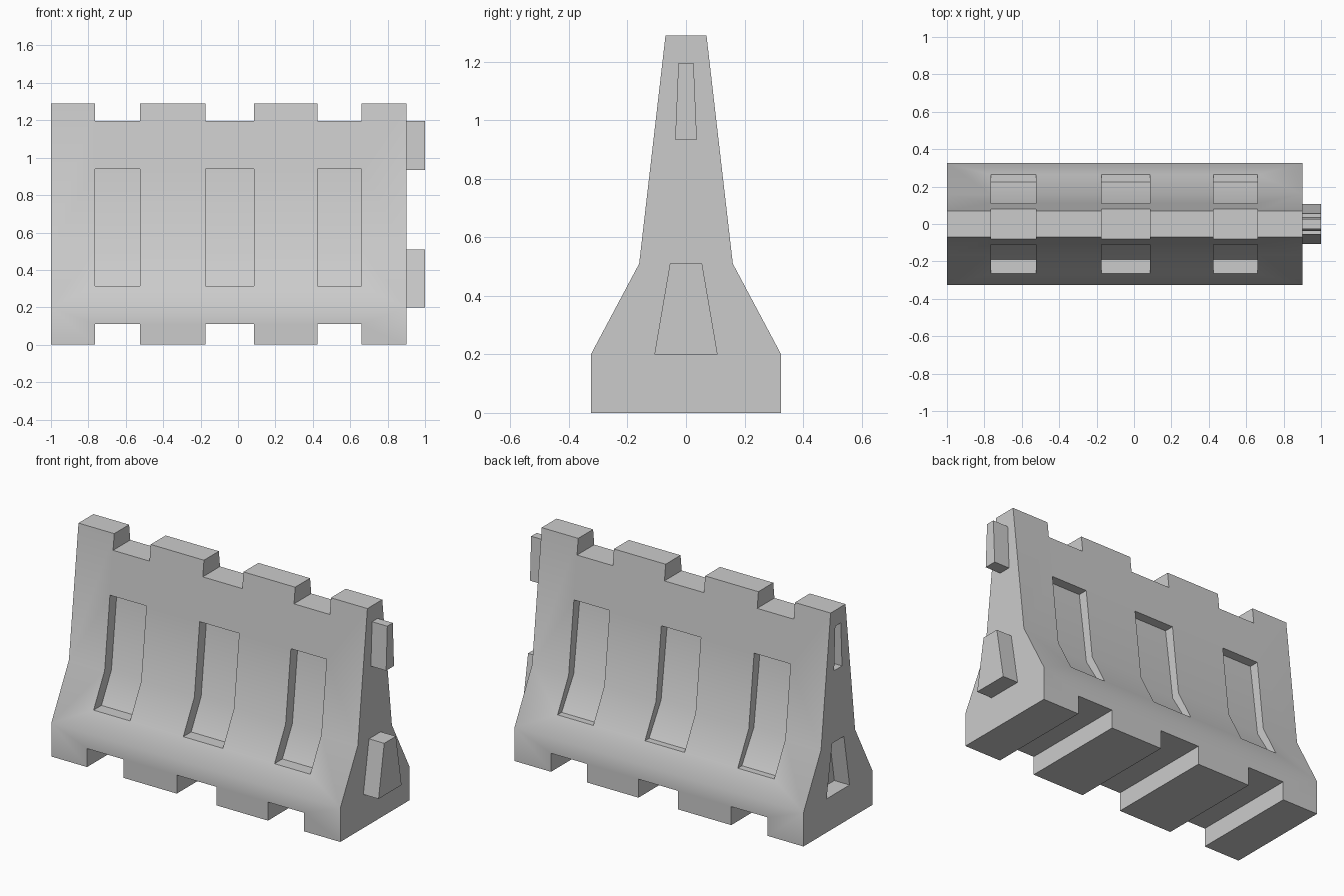
import bpy, bmesh

if "Cube" in bpy.data.objects:
    bpy.data.objects.remove(bpy.data.objects["Cube"])

BAYS = [(-0.765, -0.525), (-0.175, 0.085), (0.425, 0.66)]
BODY = [(-0.325, 0), (0.325, 0), (0.325, 0.2), (0.16, 0.51), (0.07, 1.29),
        (-0.07, 1.29), (-0.16, 0.51), (-0.325, 0.2)]
UPPER_LUG = [(-0.037, 0.935), (0.037, 0.935), (0.026, 1.195), (-0.026, 1.195)]
LOWER_LUG = [(-0.108, 0.2), (0.108, 0.2), (0.055, 0.51), (-0.055, 0.51)]
# Recess floors run parallel to the sloping faces
FRONT_RECESS = [(-0.5, 0.315), (-0.19, 0.315), (-0.096, 0.49), (-0.044, 0.94), (-0.5, 0.94)]
BACK_RECESS = [(0.5, 0.315), (0.225, 0.315), (0.112, 0.50), (0.053, 0.94), (0.5, 0.94)]


def rect(z0, z1):
    return [(-0.5, z0), (0.5, z0), (0.5, z1), (-0.5, z1)]


def prisms(name, pieces):
    """One object from (y-z profile, x start, x end) extrusions."""
    bm = bmesh.new()
    for profile, x0, x1 in pieces:
        a = [bm.verts.new((x0, y, z)) for y, z in profile]
        b = [bm.verts.new((x1, y, z)) for y, z in profile]
        n = len(profile)
        bm.faces.new(a)
        bm.faces.new(b[::-1])
        for i in range(n):
            j = (i + 1) % n
            bm.faces.new((a[i], b[i], b[j], a[j]))
    bmesh.ops.recalc_face_normals(bm, faces=bm.faces)
    mesh = bpy.data.meshes.new(name)
    bm.to_mesh(mesh)
    bm.free()
    obj = bpy.data.objects.new(name, mesh)
    bpy.context.collection.objects.link(obj)
    return obj


# Barrier body
body = prisms("barrier_body", [(BODY, -1, 0.9)])

# Notches, side recesses and end sockets
cuts = [(p, x0, x1) for x0, x1 in BAYS
        for p in (rect(-0.1, 0.11), rect(1.195, 1.4), FRONT_RECESS, BACK_RECESS)]
cuts += [(p, -1.1, -0.9) for p in (UPPER_LUG, LOWER_LUG)]
cutter = prisms("cutter", cuts)
cutter.hide_render = True

mod = body.modifiers.new("cutouts", 'BOOLEAN')
mod.operation = 'DIFFERENCE'
mod.solver = 'EXACT'
mod.object = cutter
bpy.ops.object.select_all(action='DESELECT')
bpy.context.view_layer.objects.active = body
body.select_set(True)
bpy.ops.object.modifier_apply(modifier=mod.name)
bpy.data.objects.remove(cutter)
bpy.ops.object.shade_smooth_by_angle()

# Connecting lugs on the right end
prisms("upper_lug", [(UPPER_LUG, 0.89, 1.0)])
prisms("lower_lug", [(LOWER_LUG, 0.89, 1.0)])
